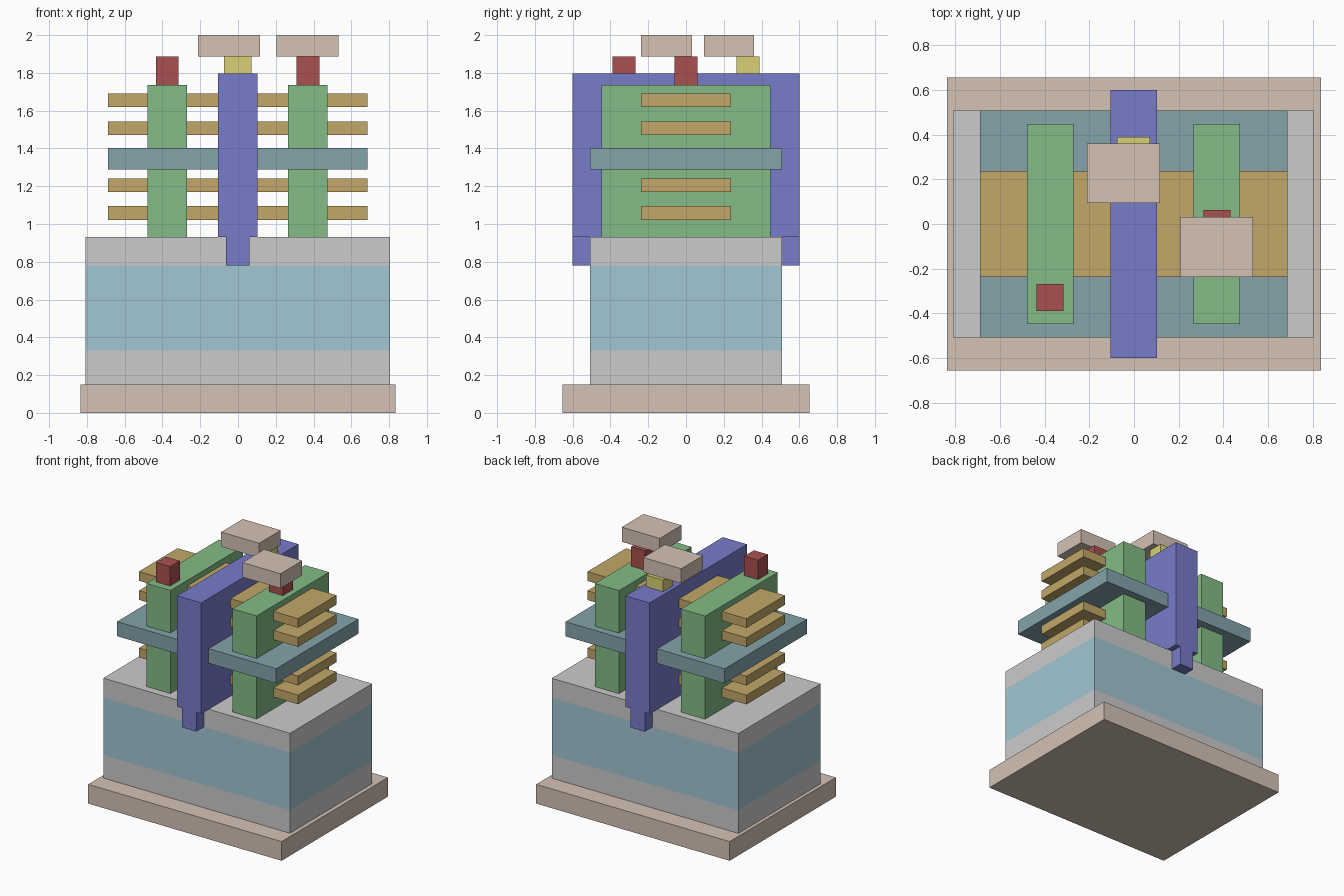
import bpy, bmesh

if "Cube" in bpy.data.objects:
    bpy.data.objects.remove(bpy.data.objects["Cube"])


def material(name, rgb):
    m = bpy.data.materials.new(name)
    m.diffuse_color = (*rgb, 1)
    m.use_nodes = True
    m.node_tree.nodes["Principled BSDF"].inputs["Base Color"].default_value = m.diffuse_color
    return m


TAN = material("tan", (0.66, 0.54, 0.46))
SKY = material("sky", (0.36, 0.57, 0.65))
GREY = material("grey", (0.57, 0.57, 0.58))
BLUE = material("blue", (0.19, 0.20, 0.59))
GREEN = material("green", (0.23, 0.50, 0.24))
GOLD = material("gold", (0.54, 0.39, 0.14))
TEAL = material("teal", (0.23, 0.37, 0.41))
RED = material("red", (0.40, 0.08, 0.08))
YELLOW = material("yellow", (0.69, 0.64, 0.18))


def box(name, x, y, z, mat):
    """Axis-aligned box from (min, max) pairs."""
    bm = bmesh.new()
    bmesh.ops.create_cube(bm, size=1)
    for v in bm.verts:
        v.co = [r[0] if c < 0 else r[1] for c, r in zip(v.co, (x, y, z))]
    me = bpy.data.meshes.new(name)
    bm.to_mesh(me)
    bm.free()
    me.materials.append(mat)
    ob = bpy.data.objects.new(name, me)
    bpy.context.collection.objects.link(ob)
    return ob


def span(center, half):
    return (center - half, center + half)


CX = -0.002   # the tower sits very slightly left of the base centre

# Base slab
box("base_slab", span(0, 0.835), span(0, 0.655), (0, 0.15), TAN)

# Body with a flush coloured band
body = box("body", span(CX, 0.806), span(0, 0.507), (0.15, 0.93), GREY)
body.data.materials.append(SKY)
bm = bmesh.new()
bm.from_mesh(body.data)
for h in (0.33, 0.78):
    bmesh.ops.bisect_plane(bm, geom=bm.verts[:] + bm.edges[:] + bm.faces[:],
                           plane_co=(0, 0, h), plane_no=(0, 0, 1))
for f in bm.faces:
    if abs(f.normal.z) < 0.5 and 0.33 < f.calc_center_median().z < 0.78:
        f.material_index = 1
bm.to_mesh(body.data)
bm.free()

# Central wall with hanging tabs front and back
box("central_wall", span(CX, 0.104), span(0, 0.6), (0.93, 1.796), BLUE)
box("front_tab", span(CX, 0.062), (-0.6, -0.507), (0.78, 0.93), BLUE)
box("back_tab", span(CX, 0.062), (0.507, 0.6), (0.78, 0.93), BLUE)

# Side walls
for side, x in (("left", -0.374), ("right", 0.37)):
    box(side + "_wall", span(x, 0.104), span(0, 0.447), (0.93, 1.735), GREEN)

# Horizontal bars and the wide middle shelf
for i, z in enumerate((1.058, 1.206, 1.506, 1.655)):
    box(f"bar_{i + 1}", span(CX, 0.687), span(0, 0.238), span(z, 0.036), GOLD)
box("middle_shelf", span(CX, 0.687), span(0, 0.507), (1.289, 1.403), TEAL)

# Pegs on top of the walls
box("left_peg", span(-0.375, 0.06), span(-0.328, 0.06), (1.735, 1.886), RED)
box("right_peg", span(0.371, 0.06), span(0, 0.062), (1.735, 1.886), RED)
box("centre_peg", span(CX, 0.073), span(0.328, 0.061), (1.796, 1.886), YELLOW)

# Caps on the pegs
box("centre_cap", (-0.211, 0.117), (0.094, 0.36), (1.886, 2.0), TAN)
box("right_cap", (0.205, 0.533), (-0.237, 0.031), (1.886, 2.0), TAN)
